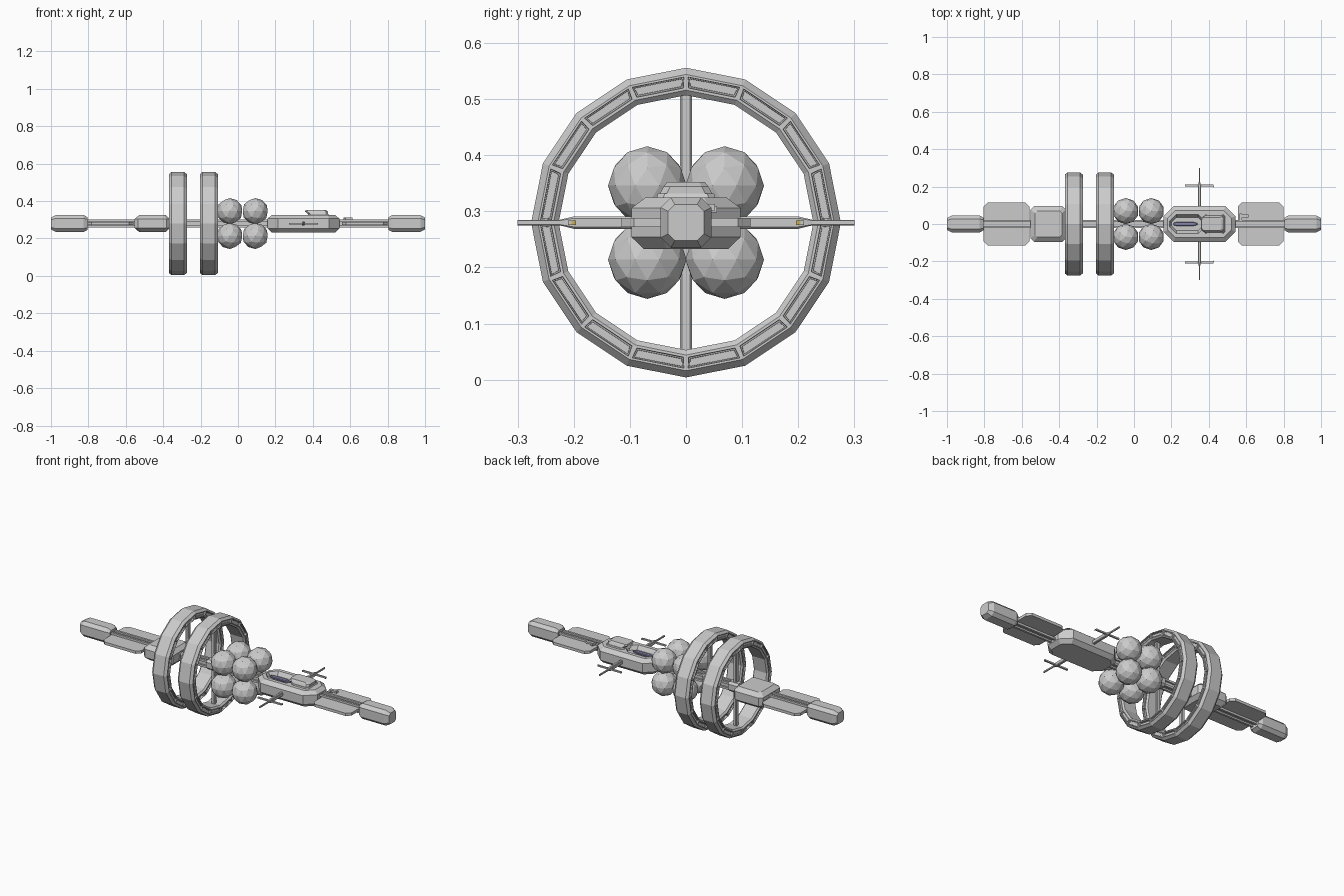
import bpy, bmesh, math
from mathutils import Matrix, Vector

if "Cube" in bpy.data.objects:
    bpy.data.objects.remove(bpy.data.objects["Cube"])

Z = 0.28  # height of the main axis


def finish(bm, name, color=None):
    bmesh.ops.recalc_face_normals(bm, faces=bm.faces)
    me = bpy.data.meshes.new(name)
    bm.to_mesh(me)
    bm.free()
    ob = bpy.data.objects.new(name, me)
    bpy.context.scene.collection.objects.link(ob)
    if color:
        mat = bpy.data.materials.new(name + "_colour")
        mat.diffuse_color = color
        mat.use_nodes = True
        mat.node_tree.nodes["Principled BSDF"].inputs["Base Color"].default_value = mat.diffuse_color
        me.materials.append(mat)
    return ob


def loft(name, axis, sections, color=None):
    """Skin chamfered rectangles; section = (t, centre u, centre v, half u, half v, chamfer)."""
    bm = bmesh.new()
    rings = []
    for t, cu, cv, hu, hv, c in sections:
        pts = [(hu - c, -hv), (hu, c - hv), (hu, hv - c), (hu - c, hv),
               (c - hu, hv), (-hu, hv - c), (-hu, c - hv), (c - hu, -hv)]
        ring = []
        for u, v in pts:
            u, v = u + cu, v + cv
            co = {'x': (t, u, v), 'y': (u, t, v), 'z': (u, v, t)}[axis]
            ring.append(bm.verts.new(co))
        rings.append(ring)
    for a, b in zip(rings, rings[1:]):
        for i in range(8):
            j = (i + 1) % 8
            bm.faces.new((a[i], a[j], b[j], b[i]))
    bm.faces.new(rings[0])
    bm.faces.new(rings[-1])
    return finish(bm, name, color)


def box(name, x0, x1, y0, y1, z0, z1, color=None):
    bm = bmesh.new()
    m = Matrix.Translation(((x0 + x1) / 2, (y0 + y1) / 2, (z0 + z1) / 2)) \
        @ Matrix.Diagonal((x1 - x0, y1 - y0, z1 - z0, 1))
    bmesh.ops.create_cube(bm, size=1, matrix=m)
    return finish(bm, name, color)


# central spine: core and four rails
box("spine_core", -0.83, 0.83, -0.013, 0.013, Z - 0.013, Z + 0.013)
for sy in (-1, 1):
    for sz in (-1, 1):
        y, z = sy * 0.016, Z + sz * 0.016
        box("spine_rail", -0.83, 0.83, y - 0.006, y + 0.006, z - 0.006, z + 0.006)

# end modules and flat side panels
for s, px in ((-1, -0.682), (1, 0.677)):
    loft("end_module", 'x', [(s * x, 0, Z, h, h, c) for x, h, c in
         ((0.805, 0.034, 0.012), (0.825, 0.045, 0.018), (0.975, 0.045, 0.018), (1.0, 0.032, 0.012))])
    loft("radiator_panel", 'z', [(Z + d, px, 0, 0.122, 0.115, 0.022) for d in (-0.008, 0.008)])

# rear module: wide box with chamfered rim
loft("rear_module", 'z', [(Z - 0.045, -0.457, 0, 0.072, 0.070, 0.012),
                          (Z - 0.024, -0.459, 0, 0.094, 0.095, 0.018),
                          (Z + 0.024, -0.459, 0, 0.094, 0.095, 0.018),
                          (Z + 0.045, -0.457, 0, 0.072, 0.070, 0.012)])


# rotating rings with recessed windows
def habitat_ring(x):
    bm = bmesh.new()
    n = 16
    profile = [(-0.034, 0.276), (0.034, 0.276), (0.048, 0.264), (0.048, 0.236),
               (0.040, 0.227), (-0.040, 0.227), (-0.048, 0.236), (-0.048, 0.264)]
    rows = []
    for k in range(n):
        a = 2 * math.pi * k / n
        rows.append([bm.verts.new((x + px, r * math.sin(a), Z + r * math.cos(a)))
                     for px, r in profile])
    sides = []
    for k in range(n):
        a, b = rows[k], rows[(k + 1) % n]
        for i in range(8):
            j = (i + 1) % 8
            f = bm.faces.new((a[i], a[j], b[j], b[i]))
            if i in (2, 6):
                sides.append(f)
    bmesh.ops.recalc_face_normals(bm, faces=bm.faces)
    bmesh.ops.inset_individual(bm, faces=sides, thickness=0.006)
    bmesh.ops.inset_individual(bm, faces=sides, thickness=0.001, depth=-0.006)
    bmesh.ops.inset_individual(bm, faces=sides, thickness=0.003)
    bmesh.ops.inset_individual(bm, faces=sides, thickness=0.0005, depth=-0.003)
    finish(bm, "habitat_ring")
    loft("ring_hub", 'x', [(x + d, 0, Z, 0.028, 0.028, 0.012) for d in (-0.03, 0.03)])
    loft("ring_spoke", 'z', [(Z + d, x, 0, 0.011, 0.011, 0.004) for d in (-0.235, 0.235)])


for rx in (-0.322, -0.156):
    habitat_ring(rx)

# eight faceted fuel tanks
for tx in (-0.044, 0.092):
    for sy in (-1, 1):
        for sz in (-1, 1):
            bm = bmesh.new()
            bmesh.ops.create_icosphere(bm, subdivisions=2, radius=0.07,
                matrix=Matrix.Translation((tx, sy * 0.069, Z + sz * 0.066)))
            finish(bm, "fuel_tank")

# command hull with a sunken docking bay
hull = loft("command_hull", 'z', [(0.233, 0.35, 0, 0.170, 0.075, 0.040),
                                  (0.254, 0.35, 0, 0.192, 0.097, 0.055),
                                  (0.306, 0.35, 0, 0.192, 0.097, 0.055),
                                  (0.325, 0.35, 0, 0.170, 0.072, 0.040)])
cutter = loft("bay_cutter", 'z', [(0.302, 0.285, 0, 0.085, 0.036, 0.028),
                                  (0.335, 0.285, 0, 0.100, 0.058, 0.042)])
cutter.hide_render = True
cutter.hide_viewport = True
cut = hull.modifiers.new("bay", 'BOOLEAN')
cut.operation = 'DIFFERENCE'
cut.solver = 'EXACT'
cut.object = cutter

# docked shuttle, bridge and sensor
loft("docked_shuttle", 'x', [(x, 0, 0.309, w, 0.006, 0.003) for x, w in
     ((0.21, 0.006), (0.235, 0.012), (0.31, 0.012), (0.34, 0.005))], (0.25, 0.25, 0.42, 1))
loft("bridge_base", 'z', [(0.315, 0.43, 0, 0.062, 0.055, 0.012),
                          (0.332, 0.43, 0, 0.054, 0.050, 0.012)])
loft("bridge", 'z', [(0.325, 0.432, 0, 0.050, 0.050, 0.012),
                     (0.344, 0.420, 0, 0.062, 0.040, 0.012),
                     (0.352, 0.415, 0, 0.054, 0.034, 0.010)])
box("sensor_arm", 0.565, 0.578, 0.015, 0.055, Z + 0.018, Z + 0.030)
box("sensor", 0.565, 0.612, 0.035, 0.052, Z + 0.022, Z + 0.033)

# side antennas with crossbars and small lights
for s in (-1, 1):
    loft("antenna_mast", 'y', [(s * y, 0.35, Z, h * 0.75, h, h * 0.3) for y, h in
         ((0.085, 0.011), (0.2, 0.011), (0.225, 0.005), (0.3, 0.005))])
    y = s * 0.205
    box("antenna_crossbar", 0.273, 0.426, y - 0.005, y + 0.005, Z - 0.004, Z + 0.004)
    y = s * 0.2
    box("antenna_light", 0.426, 0.428, y - 0.004, y + 0.004, Z - 0.004, Z + 0.004,
        (0.6, 0.45, 0.1, 1))
